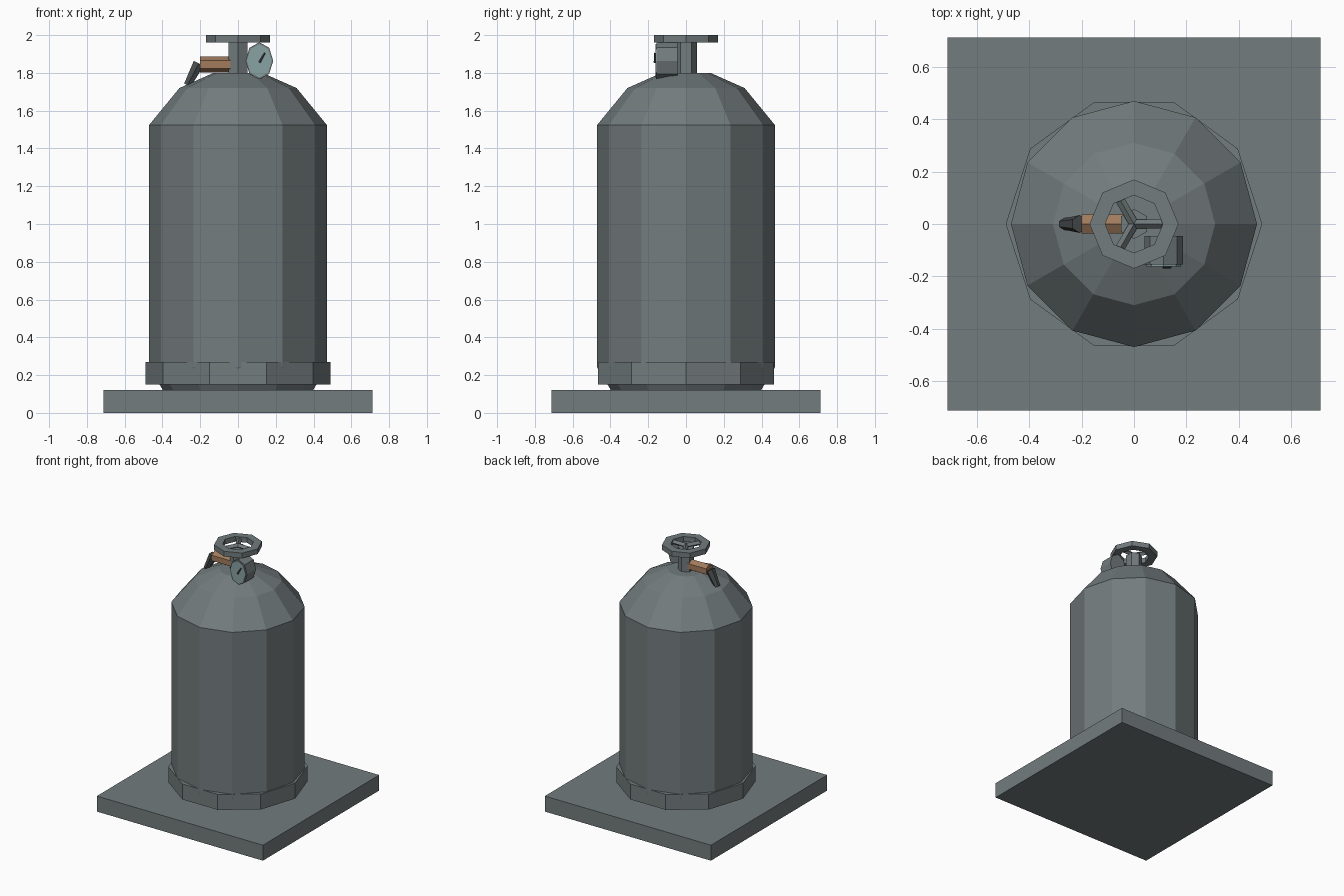
import bpy, bmesh, math
from mathutils import Matrix, Vector

if "Cube" in bpy.data.objects:
    bpy.data.objects.remove(bpy.data.objects["Cube"])


def colour(name, rgb):
    m = bpy.data.materials.new(name)
    m.diffuse_color = (*rgb, 1)
    m.use_nodes = True
    m.node_tree.nodes["Principled BSDF"].inputs["Base Color"].default_value = m.diffuse_color
    return m


STEEL = colour("steel", (0.17, 0.20, 0.205))
COPPER = colour("copper", (0.36, 0.20, 0.11))
RUBBER = colour("rubber", (0.07, 0.08, 0.08))
DIAL = colour("dial", (0.25, 0.36, 0.37))


def finish(name, bm, mat, matrix=Matrix()):
    bmesh.ops.transform(bm, matrix=matrix, verts=bm.verts)
    bmesh.ops.recalc_face_normals(bm, faces=bm.faces)
    me = bpy.data.meshes.new(name)
    bm.to_mesh(me)
    bm.free()
    me.materials.append(mat)
    ob = bpy.data.objects.new(name, me)
    bpy.context.collection.objects.link(ob)
    return ob


def lathe(name, profile, sides, mat, matrix=Matrix(), phase=0.0, closed=False):
    """Faceted revolve of (radius, z) points; open profiles get end caps."""
    bm = bmesh.new()
    rings = [[bm.verts.new((r * math.cos(phase + math.tau * i / sides),
                            r * math.sin(phase + math.tau * i / sides), z))
              for i in range(sides)] for r, z in profile]
    pairs = list(zip(rings, rings[1:]))
    if closed:
        pairs.append((rings[-1], rings[0]))
    else:
        bm.faces.new(rings[0])
        bm.faces.new(rings[-1])
    for a, b in pairs:
        for i in range(sides):
            j = (i + 1) % sides
            bm.faces.new((a[i], a[j], b[j], b[i]))
    return finish(name, bm, mat, matrix)


def rod(name, p, q, r1, r2, sides, mat, phase=0.0):
    """Tapered faceted rod from p to q."""
    p, q = Vector(p), Vector(q)
    rot = (q - p).to_track_quat('Z', 'Y').to_matrix().to_4x4()
    return lathe(name, [(r1, 0), (r2, (q - p).length)], sides, mat,
                 Matrix.Translation(p) @ rot, phase)


# Square base plate
bm = bmesh.new()
bmesh.ops.create_cube(bm, size=1)
finish("base_plate", bm, STEEL,
       Matrix.Translation((0, 0, 0.06)) @ Matrix.Diagonal((1.424, 1.424, 0.12, 1)))

# Domed tank and foot band
lathe("tank", [(0.33, 0.01), (0.47, 0.24), (0.47, 1.525), (0.31, 1.72), (0.13, 1.80)],
      12, STEEL)
lathe("foot_band", [(0.49, 0.15), (0.49, 0.27)], 10, STEEL)

# Valve stem
lathe("valve_stem", [(0.058, 1.78), (0.058, 1.97)], 6, STEEL, phase=math.pi / 2)

# Handwheel with three spokes
lathe("handwheel_rim", [(0.17, 1.96), (0.17, 2.0), (0.11, 2.0), (0.11, 1.96)],
      8, STEEL, closed=True)
for k in range(3):
    a = math.tau * k / 3
    rod(f"handwheel_spoke_{k + 1}", (0, 0, 1.98),
        (0.12 * math.cos(a), 0.12 * math.sin(a), 1.98), 0.018, 0.018, 4, STEEL)

# Copper outlet pipe and drooping hose
rod("outlet_pipe", (-0.04, 0, 1.845), (-0.2, 0, 1.845), 0.043, 0.043, 6, COPPER, math.pi / 2)
rod("hose_end", (-0.208, 0, 1.85), (-0.268, 0, 1.735), 0.034, 0.022, 6, RUBBER)

# Pressure gauge facing the front
face = (Matrix.Translation((0.113, 0, 1.864)) @ Matrix.Rotation(math.pi / 2, 4, 'X')
        @ Matrix.Diagonal((0.75, 1, 1, 1)))
lathe("gauge_body", [(0.098, 0.045), (0.098, 0.155)], 8, STEEL, face)
lathe("gauge_dial", [(0.088, 0.15), (0.088, 0.162)], 8, DIAL, face)
rod("gauge_needle", (0.113, -0.165, 1.855), (0.142, -0.165, 1.905), 0.006, 0.004, 4, RUBBER)
